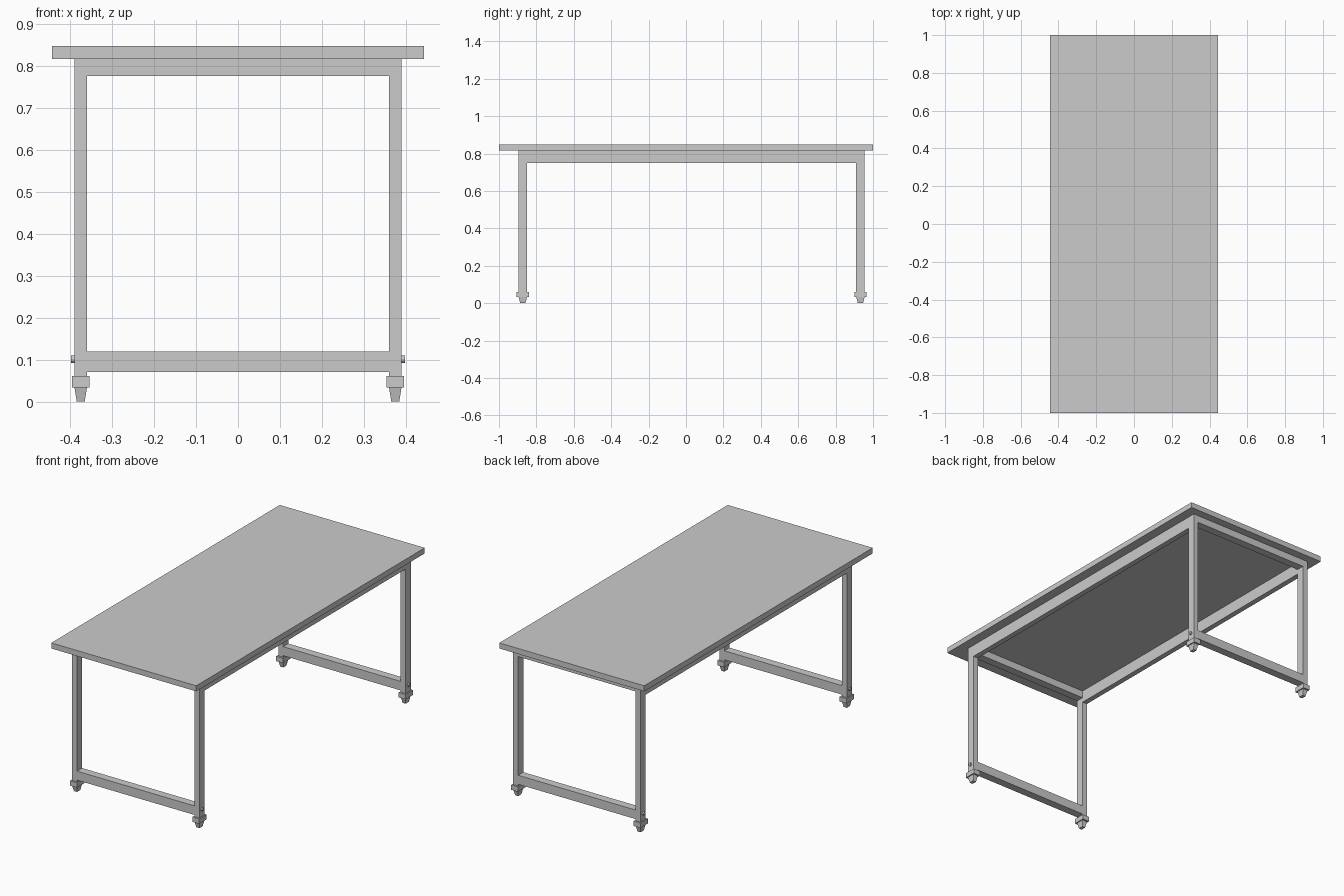
import bpy, bmesh, math
from mathutils import Matrix, Vector

if "Cube" in bpy.data.objects:
    bpy.data.objects.remove(bpy.data.objects["Cube"])


def box(name, x0, x1, y0, y1, z0, z1):
    bm = bmesh.new()
    m = (Matrix.Translation(((x0 + x1) / 2, (y0 + y1) / 2, (z0 + z1) / 2))
         @ Matrix.Diagonal((x1 - x0, y1 - y0, z1 - z0, 1)))
    bmesh.ops.create_cube(bm, size=1, matrix=m)
    return finish(name, bm)


def finish(name, bm):
    me = bpy.data.meshes.new(name)
    bm.to_mesh(me)
    bm.free()
    ob = bpy.data.objects.new(name, me)
    bpy.context.collection.objects.link(ob)
    return ob


LX, HX = 0.375, 0.015                     # leg centre and half width in x
HY = 0.0225                               # leg half depth in y
ENDS = {"front": -0.8725, "back": 0.9325}  # frame is offset under the top
SIDES = {"left": -1, "right": 1}

# Table top
box("table_top", -0.444, 0.444, -1, 1, 0.817, 0.848)

for end, y in ENDS.items():
    # Cross rails between each pair of legs
    box(f"{end}_apron", -LX + HX, LX - HX, y - HY, y + HY, 0.777, 0.817)
    box(f"{end}_stretcher", -LX + HX, LX - HX, y - HY, y + HY, 0.07, 0.12)
    for side, s in SIDES.items():
        x = s * LX
        box(f"{end}_{side}_leg", x - HX, x + HX, y - HY, y + HY, 0.06, 0.817)
        # Foot collar and tapered foot
        box(f"{end}_{side}_collar", x - 0.021, x + 0.021, y - 0.0325, y + 0.0325, 0.034, 0.061)
        foot = box(f"{end}_{side}_foot", x - 0.015, x + 0.015, y - 0.0225, y + 0.0225, 0, 0.034)
        for v in foot.data.vertices:
            if v.co.z < 0.01:
                v.co.x = x + (v.co.x - x) * 0.63
                v.co.y = y + (v.co.y - y) * 0.63
        # Bolt head on the outer face
        bm = bmesh.new()
        bmesh.ops.create_cone(
            bm, cap_ends=True, segments=12, radius1=0.009, radius2=0.009, depth=0.012,
            matrix=Matrix.Translation((s * 0.392, y, 0.101)) @ Matrix.Rotation(math.pi / 2, 4, 'Y'))
        finish(f"{end}_{side}_bolt", bm)

# Long rails under the top
for side, s in SIDES.items():
    box(f"{side}_rail", s * LX - HX, s * LX + HX,
        ENDS["front"] + HY, ENDS["back"] - HY, 0.75, 0.817)
